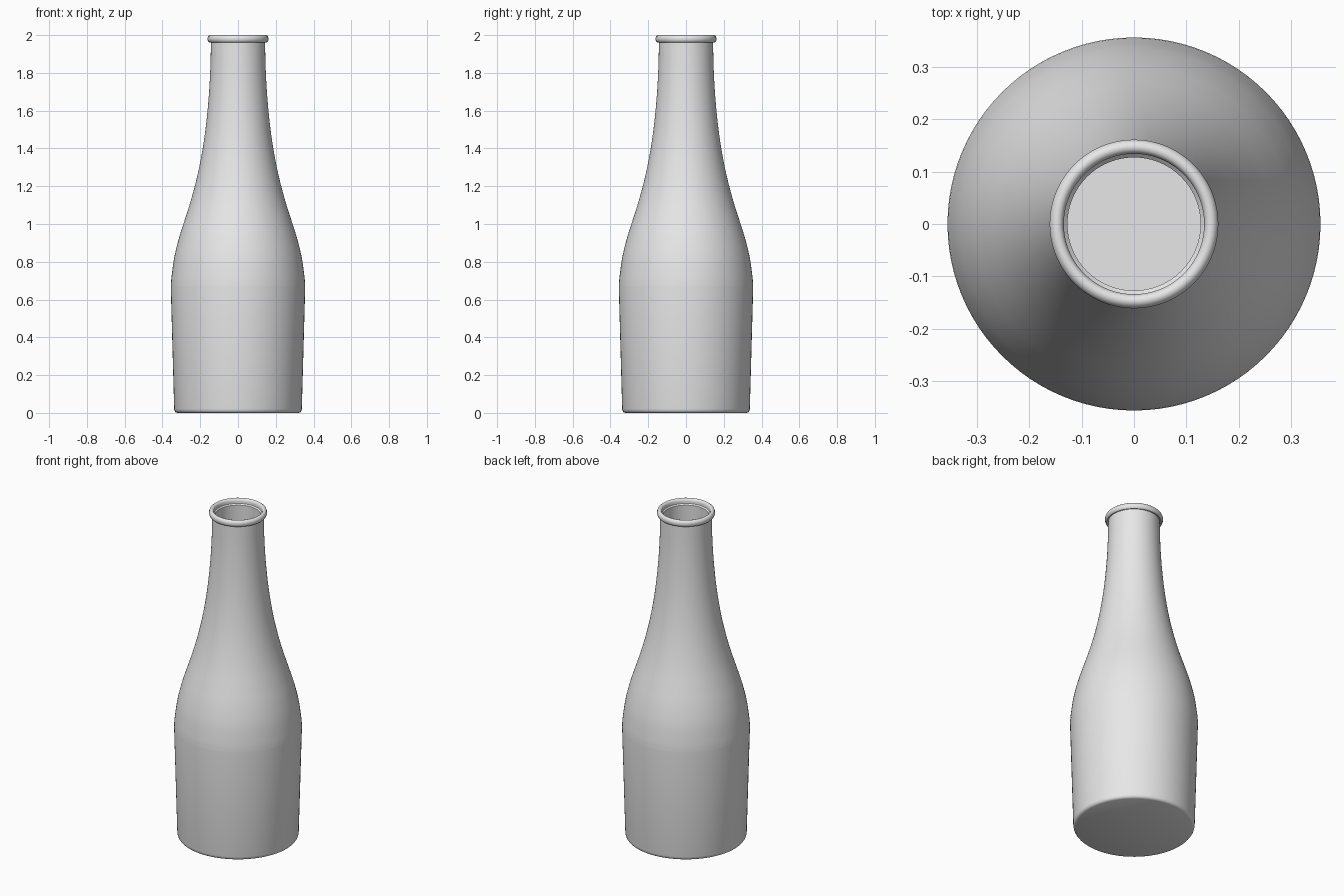
import bpy, bmesh, math
from mathutils import Vector

cube = bpy.data.objects.get("Cube")
if cube:
    bpy.data.objects.remove(cube, do_unlink=True)

SEGMENTS = 96
WALL = 0.016

# Single plain grey
grey = bpy.data.materials.new("bottle_grey")
grey.use_nodes = True
grey.diffuse_color = (0.8, 0.8, 0.8, 1)
grey.node_tree.nodes["Principled BSDF"].inputs["Base Color"].default_value = (0.8, 0.8, 0.8, 1)


def smooth_path(points, steps=5):
    """Catmull-Rom curve through (radius, height) points."""
    p = [Vector(q) for q in points]
    p = [2 * p[0] - p[1]] + p + [2 * p[-1] - p[-2]]
    out = []
    for a, b, c, d in zip(p, p[1:], p[2:], p[3:]):
        for i in range(steps):
            t = i / steps
            out.append(0.5 * (2 * b + (c - a) * t + (2 * a - 5 * b + 4 * c - d) * t ** 2
                              + (3 * b - a - 3 * c + d) * t ** 3))
    return [tuple(q) for q in out] + [tuple(points[-1])]


def lathe(name, profile):
    """Revolve a (radius, height) profile around the z axis."""
    bm = bmesh.new()
    verts = [bm.verts.new((r, 0, z)) for r, z in profile]
    edges = [bm.edges.new(pair) for pair in zip(verts, verts[1:])]
    bmesh.ops.spin(bm, geom=verts + edges, cent=(0, 0, 0), axis=(0, 0, 1),
                   angle=math.tau, steps=SEGMENTS, use_merge=True)
    bmesh.ops.remove_doubles(bm, verts=bm.verts[:], dist=1e-5)
    bmesh.ops.recalc_face_normals(bm, faces=bm.faces[:])
    mesh = bpy.data.meshes.new(name)
    bm.to_mesh(mesh)
    bm.free()
    mesh.materials.append(grey)
    obj = bpy.data.objects.new(name, mesh)
    bpy.context.collection.objects.link(obj)
    bpy.ops.object.select_all(action='DESELECT')
    obj.select_set(True)
    bpy.context.view_layer.objects.active = obj
    bpy.ops.object.shade_smooth_by_angle(angle=math.radians(35))
    return obj


# Outer silhouette: rounded foot, slightly flared body, shoulder and neck
foot = [(0.322, 0), (0.331, 0.004), (0.336, 0.011), (0.338, 0.022)]
shoulder = smooth_path([(0.356, 0.67), (0.352, 0.72), (0.338, 0.82), (0.314, 0.92),
                        (0.286, 1.01), (0.251, 1.12), (0.219, 1.24), (0.192, 1.37),
                        (0.171, 1.51), (0.156, 1.66), (0.147, 1.81), (0.143, 1.965)])

# Rolled lip with a small ledge inside the mouth
lip = [(0.152, 1.962), (0.158, 1.967), (0.161, 1.975), (0.161, 1.985), (0.158, 1.994),
       (0.152, 1.999), (0.146, 2.0), (0.140, 1.998), (0.136, 1.993), (0.134, 1.985),
       (0.134, 1.972)]

# Inner wall follows the outer one down to a flat floor
inside = [(r - WALL, z) for r, z in reversed(shoulder)]
floor = [(0.338 - WALL, 0.03), (0, 0.03)]

lathe("bottle", [(0, 0)] + foot + shoulder + lip + inside + floor)
